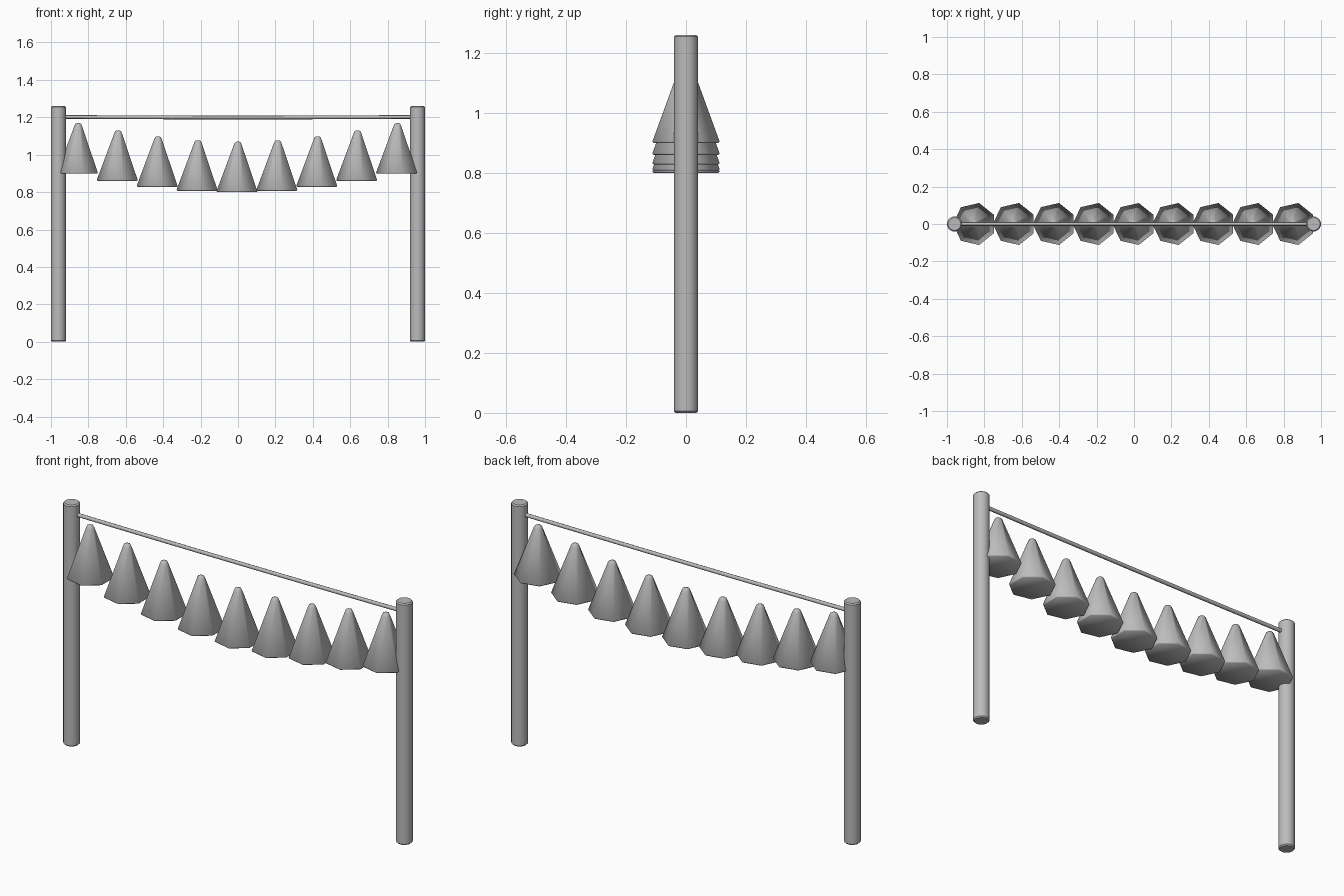
import bpy, bmesh, math

cube = bpy.data.objects.get("Cube")
if cube:
    bpy.data.objects.remove(cube, do_unlink=True)

grey = bpy.data.materials.new("plain grey")
grey.use_nodes = True
grey.diffuse_color = (0.5, 0.5, 0.5, 1)
grey.node_tree.nodes["Principled BSDF"].inputs["Base Color"].default_value = (0.5, 0.5, 0.5, 1)


def lathe(name, profile, sides, start, location, smooth_angle):
    """Turn a (radius, height) profile into a closed solid with flat caps."""
    bm = bmesh.new()
    rings = []
    for r, z in profile:
        angles = [start + 2 * math.pi * i / sides for i in range(sides)]
        rings.append([bm.verts.new((r * math.cos(a), r * math.sin(a), z)) for a in angles])
    for low, high in zip(rings, rings[1:]):
        for i in range(sides):
            j = (i + 1) % sides
            bm.faces.new((low[i], low[j], high[j], high[i]))
    bm.faces.new(rings[0][::-1])
    bm.faces.new(rings[-1])
    mesh = bpy.data.meshes.new(name)
    bm.to_mesh(mesh)
    bm.free()
    mesh.materials.append(grey)
    obj = bpy.data.objects.new(name, mesh)
    obj.location = location
    bpy.context.collection.objects.link(obj)
    bpy.ops.object.select_all(action="DESELECT")
    obj.select_set(True)
    bpy.context.view_layer.objects.active = obj
    bpy.ops.object.shade_smooth_by_angle(angle=math.radians(smooth_angle))
    return obj


# Upright posts with softened ends
POST_X, POST_R, POST_H, EDGE = 0.96, 0.04, 1.26, 0.006
post_profile = [(POST_R - EDGE, 0), (POST_R, EDGE), (POST_R, POST_H - EDGE), (POST_R - EDGE, POST_H)]
for side, sign in (("left", 1), ("right", -1)):
    lathe(side + "_post", post_profile, 24, 0, (sign * POST_X, 0, 0), 40)

# Thin rod between the posts, sagging very slightly
path = bpy.data.curves.new("top_rod", "CURVE")
path.dimensions = "3D"
path.bevel_depth = 0.01
path.bevel_resolution = 2
path.use_fill_caps = True
line = path.splines.new("POLY")
STEPS = 16
line.points.add(STEPS)
for i, point in enumerate(line.points):
    t = 2 * i / STEPS - 1
    point.co = (t * (POST_X - 0.02), 0, 1.199 + 0.003 * t * t, 1)
path.materials.append(grey)
bpy.context.collection.objects.link(bpy.data.objects.new("top_rod", path))

# Row of seven-sided cones hanging along a shallow arc
cone_profile = [(0.111, 0), (0.115, 0.005), (0.021, 0.256), (0.016, 0.266), (0.007, 0.27)]
COUNT = 9
for i in range(COUNT):
    n = i - COUNT // 2
    x = n * 2 * POST_X / COUNT
    z = 0.80 + 0.12 * (1 - math.cos(math.pi * n / COUNT))
    lathe(f"hanging_cone_{i + 1}", cone_profile, 7, math.pi, (x, 0, z), 55)
